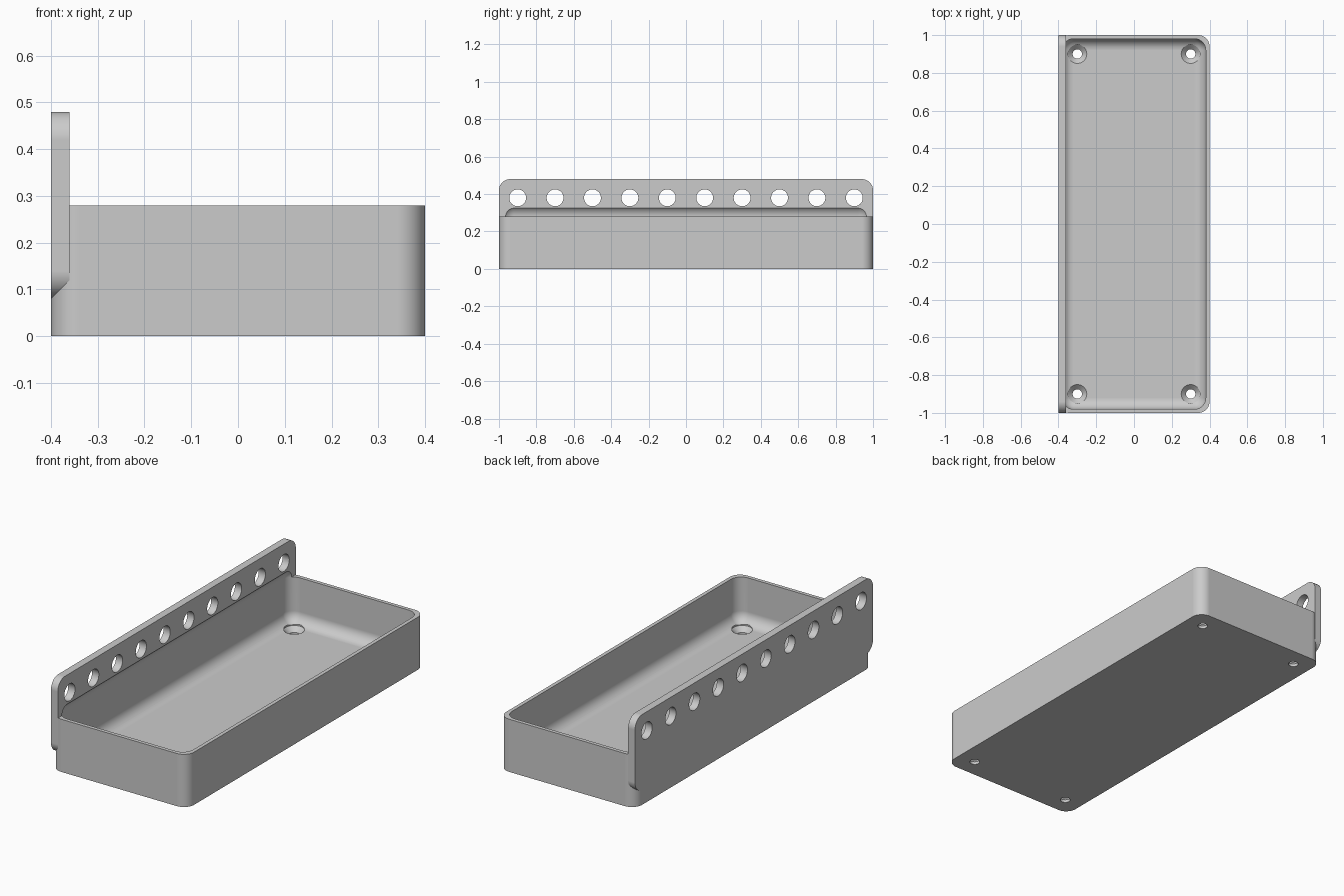
import bpy
import bmesh
import math
from mathutils import Matrix, Vector

cube = bpy.data.objects.get("Cube")
if cube:
    bpy.data.objects.remove(cube, do_unlink=True)

grey = bpy.data.materials.new("light grey")
grey.use_nodes = True
grey.diffuse_color = (0.6, 0.6, 0.6, 1)
grey.node_tree.nodes["Principled BSDF"].inputs["Base Color"].default_value = (0.6, 0.6, 0.6, 1)

RADIUS = 0.06
STEPS = 12


def make_object(name, bm):
    bmesh.ops.recalc_face_normals(bm, faces=bm.faces[:])
    mesh = bpy.data.meshes.new(name)
    bm.to_mesh(mesh)
    bm.free()
    mesh.materials.append(grey)
    obj = bpy.data.objects.new(name, mesh)
    bpy.context.collection.objects.link(obj)
    return obj


def rounded_box(name, low, high, axis=None):
    """Box with its edges along one axis rounded, or all edges."""
    low, high = Vector(low), Vector(high)
    bm = bmesh.new()
    bmesh.ops.create_cube(bm, size=1)
    for v in bm.verts:
        v.co = (low + high) / 2 + v.co * (high - low)
    edges = [e for e in bm.edges if axis is None
             or abs((e.verts[0].co - e.verts[1].co).normalized()[axis]) > 0.9]
    bmesh.ops.bevel(bm, geom=edges, offset=RADIUS, offset_type='OFFSET',
                    segments=STEPS, profile=0.5, affect='EDGES')
    return make_object(name, bm)


def lathe_cutters(name, profile, places):
    """Turned solids, from (radius, height) pairs, at each place matrix."""
    bm = bmesh.new()
    sides = 40
    for place in places:
        rings = [[bm.verts.new(place @ Vector((r * math.cos(math.tau * i / sides),
                                               r * math.sin(math.tau * i / sides), z)))
                  for i in range(sides)] for r, z in profile]
        for a, b in zip(rings, rings[1:]):
            for i in range(sides):
                j = (i + 1) % sides
                bm.faces.new((a[i], a[j], b[j], b[i]))
        bm.faces.new(rings[0])
        bm.faces.new(rings[-1])
    return make_object(name, bm)


def combine(target, other, operation):
    mod = target.modifiers.new(operation.title(), 'BOOLEAN')
    mod.operation = operation
    mod.solver = 'EXACT'
    mod.object = other
    bpy.context.view_layer.objects.active = target
    bpy.ops.object.modifier_apply(modifier=mod.name)
    bpy.data.objects.remove(other, do_unlink=True)


# Tray body and the tall side plate that merges into it
tray = rounded_box("tray_with_hole_rail", (-0.4, -1, 0), (0.4, 1, 0.28), axis=2)
plate = rounded_box("side_plate", (-0.4, -1, 0.08), (-0.36, 1, 0.48), axis=0)
combine(tray, plate, 'UNION')

# Hollow with rounded edges, which also bites into the plate
cavity = rounded_box("cavity_cutter", (-0.38, -0.98, 0.04), (0.38, 0.98, 0.34))
combine(tray, cavity, 'DIFFERENCE')

# Row of round holes through the plate
turn = Matrix.Rotation(math.pi / 2, 4, 'Y')
rail_places = [Matrix.Translation((-0.38, -0.9 + 0.2 * i, 0.38)) @ turn for i in range(10)]
combine(tray, lathe_cutters("rail_hole_cutter", [(0.045, -0.1), (0.045, 0.1)], rail_places),
        'DIFFERENCE')

# Countersunk screw holes in the floor corners
screw_places = [Matrix.Translation((x, y, 0)) for x in (-0.3, 0.3) for y in (-0.9, 0.9)]
screw_profile = [(0.025, -0.05), (0.025, 0.015), (0.05, 0.04), (0.05, 0.1)]
combine(tray, lathe_cutters("screw_hole_cutter", screw_profile, screw_places), 'DIFFERENCE')

# Smooth rounded edges, with flat faces kept flat
bpy.ops.object.select_all(action='DESELECT')
tray.select_set(True)
bpy.context.view_layer.objects.active = tray
bpy.ops.object.shade_smooth_by_angle(angle=math.radians(25))
weighted = tray.modifiers.new("Weighted normals", 'WEIGHTED_NORMAL')
weighted.keep_sharp = True
